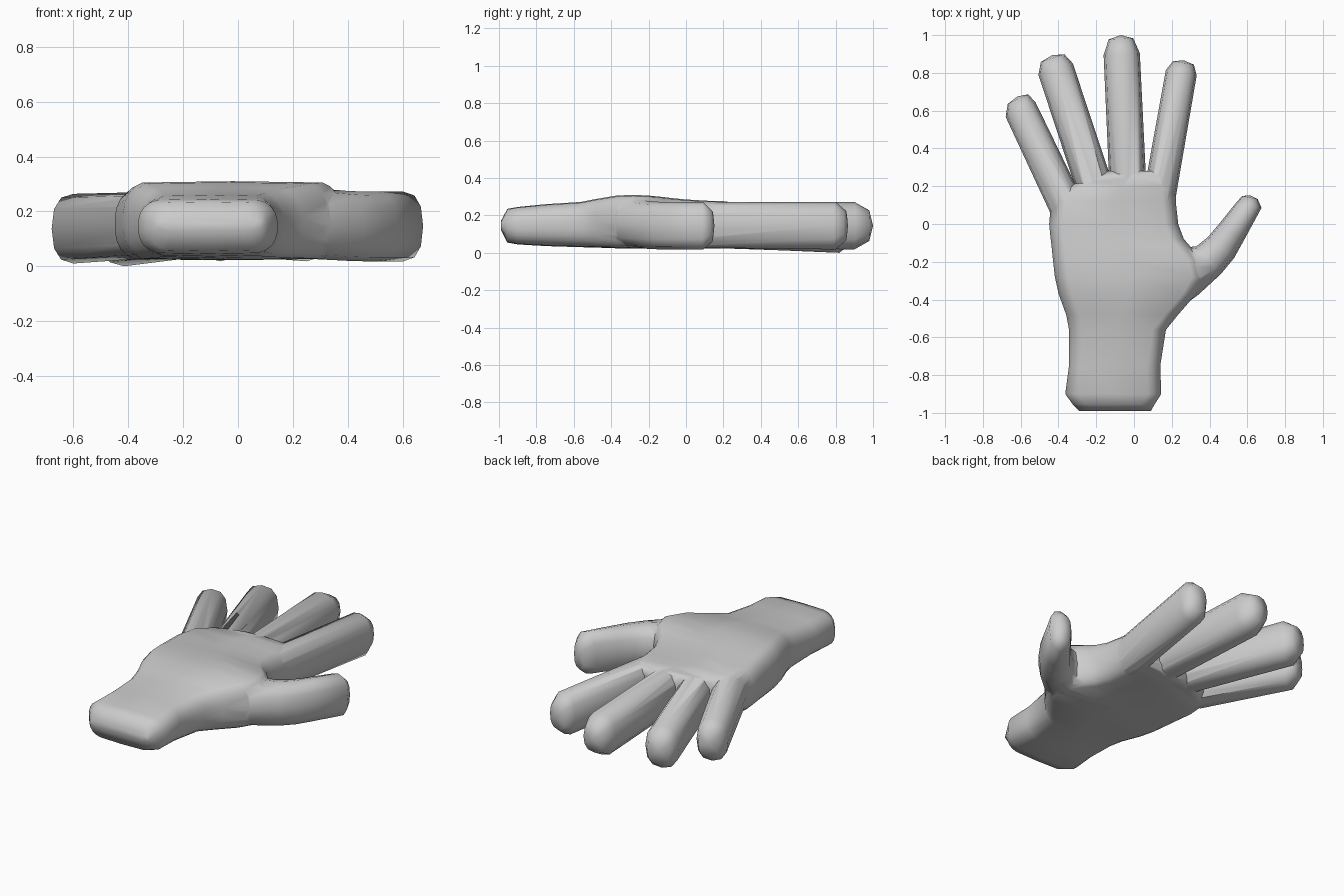
import bpy, bmesh, math
from mathutils import Vector

if "Cube" in bpy.data.objects:
    bpy.data.objects.remove(bpy.data.objects["Cube"])

skin = bpy.data.materials.new("plain_grey")
skin.diffuse_color = (0.6, 0.6, 0.6, 1)
skin.use_nodes = True
skin.node_tree.nodes["Principled BSDF"].inputs["Base Color"].default_value = skin.diffuse_color


def loft(name, rings, radius, sides, apex=None):
    """Skin rings given as (left x, left y, right x, right y, z low, z high)."""
    bm = bmesh.new()
    loops = []
    for lx, ly, rx, ry, lo, hi in rings:
        a, b = Vector((lx, ly, 0)), Vector((rx, ry, 0))
        mid, half = (a + b) / 2, (b - a).length / 2
        axis = (b - a).normalized()
        r = min(radius, half)
        loop = []
        for i in range(sides):
            t = 2 * math.pi * (i + 0.5 * (sides % 4 == 2)) / sides
            c, s = math.cos(t), math.sin(t)
            c = math.copysign(abs(c) ** 0.82, c)
            s = math.copysign(abs(s) ** 0.82, s)
            flat = (half - r) * (0 if abs(c) < 1e-4 else math.copysign(1, c))
            p = mid + axis * (flat + r * c)
            p.z = (lo + hi) / 2 + (hi - lo) / 2 * s
            loop.append(bm.verts.new(p))
        loops.append(loop)
    for p, q in zip(loops, loops[1:]):
        for i in range(sides):
            j = (i + 1) % sides
            bm.faces.new((p[i], p[j], q[j], q[i]))
    bm.faces.new(loops[0])
    if apex:
        tip = bm.verts.new(apex)
        for i in range(sides):
            bm.faces.new((loops[-1][i], loops[-1][(i + 1) % sides], tip))
    else:
        bm.faces.new(loops[-1])
    bmesh.ops.recalc_face_normals(bm, faces=bm.faces)
    mesh = bpy.data.meshes.new(name)
    bm.to_mesh(mesh)
    bm.free()
    mesh.materials.append(skin)
    obj = bpy.data.objects.new(name, mesh)
    bpy.context.collection.objects.link(obj)
    return obj


# Wrist and palm: y, left x, right x, low z, high z
palm = [(-0.99, -0.29, 0.09, 0.125, 0.17), (-0.955, -0.325, 0.11, 0.055, 0.235),
        (-0.90, -0.365, 0.145, 0.045, 0.245), (-0.75, -0.345, 0.14, 0.036, 0.26),
        (-0.56, -0.345, 0.17, 0.03, 0.272), (-0.48, -0.36, 0.235, 0.028, 0.288),
        (-0.37, -0.40, 0.33, 0.024, 0.306), (-0.28, -0.42, 0.38, 0.022, 0.31),
        (-0.19, -0.43, 0.36, 0.022, 0.305), (-0.12, -0.437, 0.30, 0.022, 0.298),
        (-0.08, -0.442, 0.265, 0.022, 0.293), (0.0, -0.45, 0.235, 0.022, 0.285),
        (0.12, -0.44, 0.222, 0.022, 0.278), (0.20, -0.35, 0.222, 0.023, 0.276),
        (0.26, -0.20, 0.20, 0.03, 0.268), (0.28, -0.15, 0.16, 0.06, 0.24)]
hand = loft("hand", [(l, y, r, y, lo, hi) for y, l, r, lo, hi in palm], 0.11, 22)

# Thumb, following its inner and outer edges
parts = [loft("thumb", [
    (0.10, -0.20, 0.17, -0.50, 0.06, 0.27), (0.22, -0.13, 0.34, -0.375, 0.026, 0.285),
    (0.33, -0.118, 0.46, -0.265, 0.02, 0.275), (0.39, -0.07, 0.53, -0.18, 0.018, 0.272),
    (0.45, 0.0, 0.58, -0.09, 0.018, 0.272), (0.53, 0.10, 0.675, 0.085, 0.018, 0.272),
    (0.572, 0.148, 0.655, 0.132, 0.06, 0.225)], 1, 12, (0.615, 0.152, 0.145))]

# Fingers: base, knuckle end, tip, half width at both ends, low z at the end
fingers = {
    "little_finger": ((-0.36, 0.10), (-0.60, 0.605), (-0.618, 0.675), 0.093, 0.088, 0.01),
    "ring_finger": ((-0.20, 0.17), (-0.415, 0.82), (-0.435, 0.893), 0.097, 0.096, 0.0),
    "middle_finger": ((-0.03, 0.15), (-0.065, 0.90), (-0.07, 1.0), 0.098, 0.096, 0.018),
    "index_finger": ((0.13, 0.12), (0.25, 0.80), (0.265, 0.866), 0.086, 0.083, 0.018),
}
for name, (base, end, tip, w0, w1, lo) in fingers.items():
    base, end, tip = Vector(base), Vector(end), Vector(tip)
    d = (end - base).normalized()
    side = Vector((d.y, -d.x))
    top = lo + 0.254
    rings = []
    for c, w, a, b in ((base, w0, 0.027, 0.27), (end, w1, lo, top),
                       (end.lerp(tip, 0.8), w1 * 0.68, lo + 0.045, top - 0.045)):
        p, q = c - side * w, c + side * w
        rings.append((p.x, p.y, q.x, q.y, a, b))
    parts.append(loft(name, rings, 1, 12, (tip.x, tip.y, lo + 0.127)))

# Merge everything into one skin
bpy.context.view_layer.objects.active = hand
hand.select_set(True)
for part in parts:
    mod = hand.modifiers.new("join", 'BOOLEAN')
    mod.operation, mod.solver, mod.object = 'UNION', 'EXACT', part
    bpy.ops.object.modifier_apply(modifier=mod.name)
    bpy.data.objects.remove(part)
bpy.ops.object.shade_smooth_by_angle(angle=math.radians(55))
